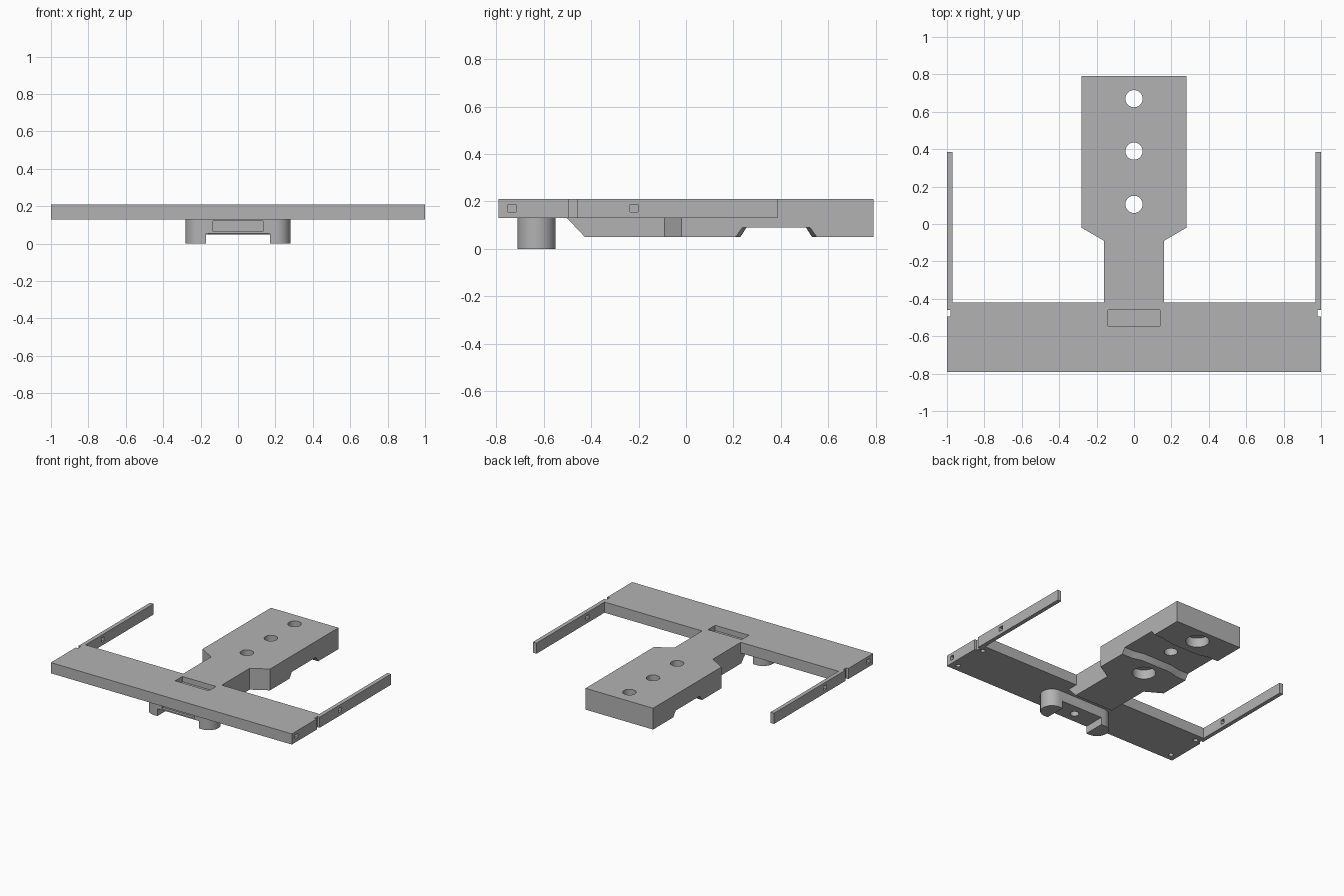
import bpy, bmesh, math

cube = bpy.data.objects.get("Cube")
if cube:
    bpy.data.objects.remove(cube, do_unlink=True)

grey = bpy.data.materials.new("mid_grey")
grey.use_nodes = True
colour = (0.45, 0.45, 0.45, 1)
grey.diffuse_color = colour
grey.node_tree.nodes["Principled BSDF"].inputs["Base Color"].default_value = colour


def loft(name, low, high):
    """Solid between two matching outlines of 3D points."""
    bm = bmesh.new()
    a = [bm.verts.new(p) for p in low]
    b = [bm.verts.new(p) for p in high]
    n = len(a)
    bm.faces.new(a[::-1])
    bm.faces.new(b)
    for i in range(n):
        j = (i + 1) % n
        bm.faces.new((a[i], a[j], b[j], b[i]))
    bmesh.ops.recalc_face_normals(bm, faces=bm.faces)
    mesh = bpy.data.meshes.new(name)
    bm.to_mesh(mesh)
    bm.free()
    mesh.materials.append(grey)
    obj = bpy.data.objects.new(name, mesh)
    bpy.context.collection.objects.link(obj)
    return obj


def plan(name, pts, z0, z1):
    return loft(name, [(x, y, z0) for x, y in pts], [(x, y, z1) for x, y in pts])


def side(name, pts, x0, x1):
    return loft(name, [(x0, y, z) for y, z in pts], [(x1, y, z) for y, z in pts])


def box(name, x0, x1, y0, y1, z0, z1):
    return plan(name, [(x0, y0), (x1, y0), (x1, y1), (x0, y1)], z0, z1)


def round_hole(x, y, r, z0, z1, n=32):
    turn = [2 * math.pi * i / n for i in range(n)]
    return plan("cutter", [(x + r * math.cos(t), y + r * math.sin(t)) for t in turn], z0, z1)


def cut(obj, cutter):
    cutter.hide_render = True
    mod = obj.modifiers.new("cut", 'BOOLEAN')
    mod.operation = 'DIFFERENCE'
    mod.solver = 'EXACT'
    mod.object = cutter
    bpy.context.view_layer.objects.active = obj
    bpy.ops.object.modifier_apply(modifier=mod.name)
    bpy.data.objects.remove(cutter, do_unlink=True)


def smooth(obj):
    bpy.ops.object.select_all(action='DESELECT')
    obj.select_set(True)
    bpy.context.view_layer.objects.active = obj
    bpy.ops.object.shade_smooth_by_angle(angle=math.radians(30))


def mirrored(half):
    return half + [(-x, y) for x, y in reversed(half)]


UNDER, TOP = 0.13, 0.21

# Crossbar with two thin side arms
frame = plan("crossbar_frame", mirrored([(1, -0.79), (1, 0.385), (0.97, 0.385), (0.97, -0.42)]),
             UNDER, TOP)
for s in (-1, 1):
    # Hinge notches, square side holes and small round holes underneath
    for x0, x1, y0, y1, z0, z1 in ((0.982, 1.1, -0.495, -0.46, 0, 1),
                                   (0.92, 1.1, -0.75, -0.717, 0.155, 0.188),
                                   (0.9, 1.1, -0.235, -0.202, 0.155, 0.188)):
        cut(frame, box("cutter", min(s * x0, s * x1), max(s * x0, s * x1), y0, y1, z0, z1))
    for y in (-0.735, -0.475):
        cut(frame, round_hole(s * 0.945, y, 0.017, 0.1, 0.18, 16))
# Shallow slot in the top of the crossbar
cut(frame, box("cutter", -0.14, 0.14, -0.545, -0.46, 0.17, 0.3))
smooth(frame)

# Neck widening into the mounting block
block = plan("mounting_block",
             mirrored([(0.16, -0.505), (0.16, -0.09), (0.28, -0.02), (0.28, 0.79)]), 0.05, TOP)
cut(block, box("cutter", -0.5, 0.5, -0.7, -0.42, UNDER, 0.4))
cut(block, side("cutter", [(-0.6, 0.235), (-0.6, -0.02), (-0.36, -0.02)], -0.5, 0.5))

# Cross channel under the block, flared at both ends
flare = [(0.3, 0.178), (0.2, 0.178), (0.12, 0.157)]
outline = mirrored([(x, -w) for x, w in flare])
outline += [(-x, -y) for x, y in outline]
cut(block, loft("cutter", [(x, 0.38 + y, 0.04) for x, y in outline],
                [(x, 0.38 + y * 0.8, 0.09) for x, y in outline]))

# Three bolt holes, the outer two counterbored
for y in (0.105, 0.39, 0.67):
    cut(block, round_hole(0, y, 0.046, -0.1, 0.4))
for y in (0.105, 0.67):
    cut(block, round_hole(0, y, 0.08, -0.1, 0.12))
smooth(block)

# Round-ended foot under the crossbar with a raised bridge between its posts
arc = [math.pi * (i / 16 - 0.5) for i in range(17)]
foot = plan("post_foot",
            mirrored([(0.2 + 0.08 * math.cos(t), -0.63 + 0.08 * math.sin(t)) for t in arc]),
            0, UNDER)
cut(foot, box("cutter", -0.172, 0.172, -0.8, -0.4, -0.1, 0.055))
cut(foot, box("cutter", -0.135, 0.135, -0.8, -0.69, 0.065, 0.122))
cut(foot, round_hole(0, -0.63, 0.03, -0.1, 0.11, 24))
smooth(foot)
